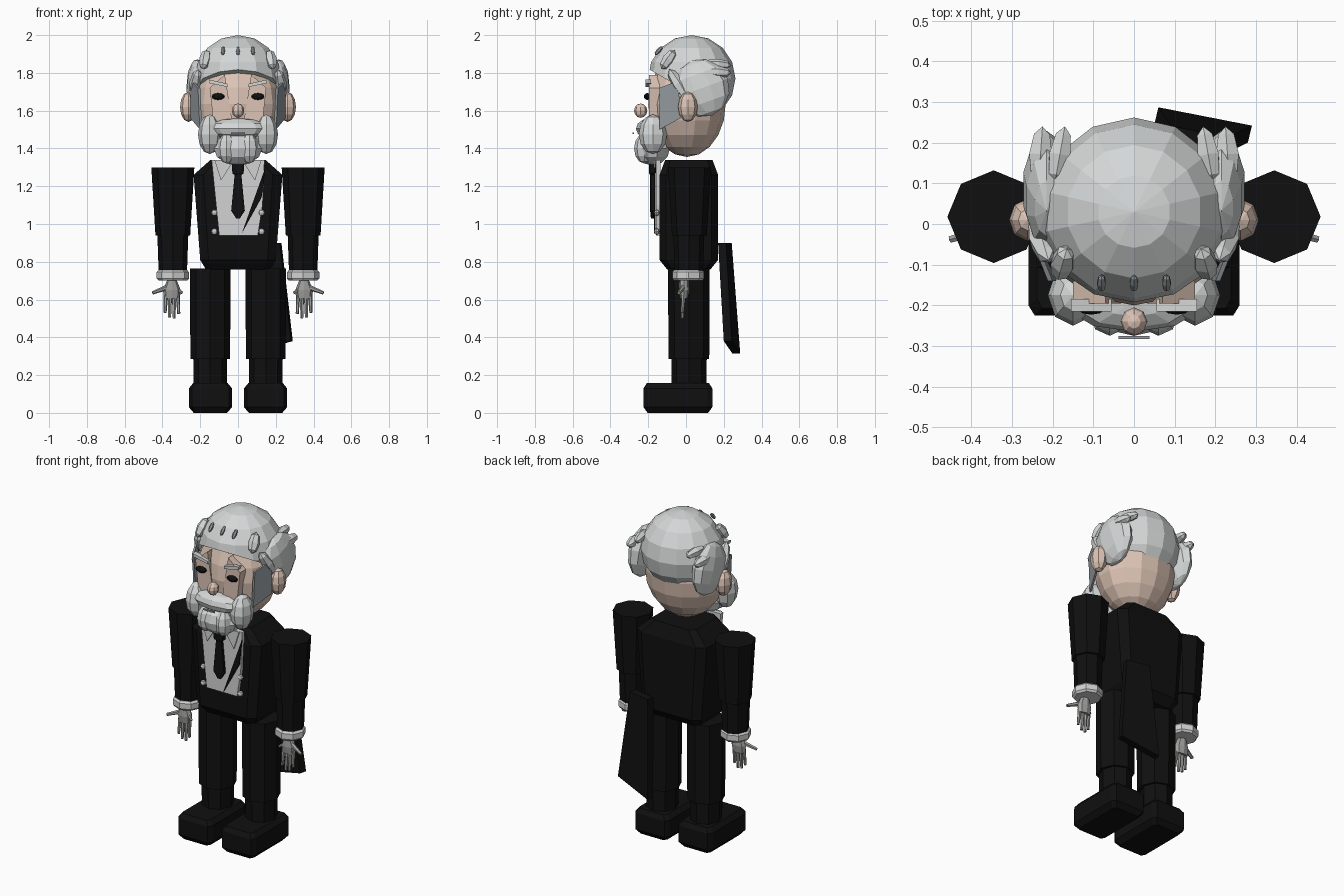
import bpy, bmesh, math
from mathutils import Vector, Matrix

if "Cube" in bpy.data.objects:
    bpy.data.objects.remove(bpy.data.objects["Cube"])


def material(name, rgb):
    m = bpy.data.materials.new(name)
    m.use_nodes = True
    m.diffuse_color = (*rgb, 1)
    m.node_tree.nodes["Principled BSDF"].inputs["Base Color"].default_value = (*rgb, 1)
    return m


BLACK = material("black cloth", (0.005, 0.005, 0.005))
SKIN = material("skin", (0.72, 0.55, 0.46))
HAIR = material("silver hair", (0.66, 0.68, 0.68))
SHIRT = material("white shirt", (0.64, 0.65, 0.64))
GLOVE = material("gray glove", (0.36, 0.36, 0.35))
SHADE = material("slate sideburn", (0.3, 0.33, 0.35))


def finish(name, bm, mat):
    bmesh.ops.recalc_face_normals(bm, faces=bm.faces)
    mesh = bpy.data.meshes.new(name)
    bm.to_mesh(mesh)
    bm.free()
    mesh.materials.append(mat)
    ob = bpy.data.objects.new(name, mesh)
    bpy.context.collection.objects.link(ob)
    return ob


def ring(n):
    return [(math.cos(2 * math.pi * i / n), math.sin(2 * math.pi * i / n)) for i in range(n)]


def chamfered(c):
    d = 1 - c
    return [(1, -d), (1, d), (d, 1), (-d, 1), (-1, d), (-1, -d), (-d, -1), (d, -1)]


def loft(name, mat, outline, levels, cx=0, cy=0):
    """Stack scaled outlines; each level is (z, half width, half depth)."""
    bm = bmesh.new()
    rows = [[bm.verts.new((cx + px * hx, cy + py * hy, z)) for px, py in outline]
            for z, hx, hy in levels]
    n = len(outline)
    for a, b in zip(rows, rows[1:]):
        for i in range(n):
            bm.faces.new((a[i], a[(i + 1) % n], b[(i + 1) % n], b[i]))
    bm.faces.new(rows[0])
    bm.faces.new(rows[-1])
    return finish(name, bm, mat)


def ball(name, mat, center, radii, seg=10, rings=6, rot=None, cut=None):
    bm = bmesh.new()
    bmesh.ops.create_uvsphere(bm, u_segments=seg, v_segments=rings, radius=1)
    m = Matrix.Translation(center) @ (rot or Matrix()) @ Matrix.Diagonal((*radii, 1))
    bmesh.ops.transform(bm, matrix=m, verts=bm.verts)
    if cut:
        res = bmesh.ops.bisect_plane(bm, geom=bm.verts[:] + bm.edges[:] + bm.faces[:],
                                     plane_co=cut[0], plane_no=cut[1], clear_inner=True)
        bmesh.ops.holes_fill(bm, edges=[e for e in bm.edges if e.is_boundary])
    return finish(name, bm, mat)


def rod(name, mat, a, b, r1, r2, sides=6):
    a, b = Vector(a), Vector(b)
    bm = bmesh.new()
    bmesh.ops.create_cone(bm, cap_ends=True, segments=sides, radius1=r1, radius2=r2,
                          depth=(b - a).length)
    rot = (b - a).to_track_quat('Z', 'Y').to_matrix().to_4x4()
    bmesh.ops.transform(bm, matrix=Matrix.Translation((a + b) / 2) @ rot, verts=bm.verts)
    return finish(name, bm, mat)


def tuft(name, a, b, r, mat=HAIR):
    """Pointed spindle of hair."""
    a, b = Vector(a), Vector(b)
    rot = (b - a).to_track_quat('Z', 'Y').to_matrix().to_4x4()
    return ball(name, mat, (a + b) / 2, (r, r, (b - a).length / 2), 6, 4, rot)


def slab(name, mat, pts, offset):
    """Extrude a polygon by an offset vector."""
    bm = bmesh.new()
    f = bm.faces.new([bm.verts.new(p) for p in pts])
    ext = bmesh.ops.extrude_face_region(bm, geom=[f], use_keep_orig=True)
    bmesh.ops.translate(bm, vec=offset,
                        verts=[v for v in ext["geom"] if isinstance(v, bmesh.types.BMVert)])
    return finish(name, bm, mat)


def front_plate(name, mat, pts, y, depth=0.008):
    return slab(name, mat, [(x, y, z) for x, z in pts], (0, -depth, 0))


OCT = ring(8)

# Coat body and single hanging tail
loft("coat_body", BLACK, chamfered(0.22),
     [(0.76, 0.17, 0.115), (0.81, 0.2, 0.155), (1.26, 0.235, 0.155), (1.34, 0.145, 0.125)], cy=0.015)
slab("coat_tail", BLACK, [(0.08, 0.2, 0.9), (0.22, 0.17, 0.9), (0.28, 0.2, 0.38), (0.05, 0.245, 0.315)],
     (0.01, 0.042, 0))

# Shirt, lapel, collar, tie, buttons
front_plate("shirt_front", SHIRT, [(-0.14, 1.34), (0.14, 1.34), (0.13, 1.1), (0.105, 0.94), (-0.1, 0.94)],
            -0.135, 0.025)
front_plate("lapel", BLACK, [(0.145, 1.3), (0.02, 0.95), (0.125, 1.14)], -0.162)
tie = chamfered(0.3)
loft("tie", BLACK, tie, [(1.03, 0.01, 0.008), (1.07, 0.036, 0.012), (1.26, 0.018, 0.012),
                         (1.27, 0.03, 0.018), (1.32, 0.033, 0.018)], cy=-0.178)

# Head and hair
ball("head", SKIN, (0, 0.005, 1.635), (0.235, 0.205, 0.28), 14, 10)
ball("hair_cap", HAIR, (0, 0.03, 1.77), (0.235, 0.232, 0.23), 14, 8,
     cut=((0, -0.18, 1.81), (0, 0.5, 0.87)))
ball("nose", SKIN, (0, -0.24, 1.6), (0.033, 0.035, 0.038), 8, 6)
for x in (-0.08, 0, 0.08):
    tuft("hairline_tuft", (x, -0.165, 1.895), (x, -0.125, 1.94), 0.012, SHADE)

# Beard and mouth
ball("lower_beard", HAIR, (0, -0.18, 1.4), (0.135, 0.095, 0.09), 10, 6)
ball("moustache", HAIR, (0, -0.19, 1.505), (0.17, 0.075, 0.055), 10, 6)
front_plate("mouth", SHADE, [(-0.038, 1.476), (0.038, 1.476), (0.038, 1.485), (-0.038, 1.485)], -0.275)

for s, side in ((1, "left"), (-1, "right")):
    # Face
    ball(side + "_ear", SKIN, (s * 0.262, 0.01, 1.62), (0.045, 0.052, 0.08), 8, 6)
    ball(side + "_eye", BLACK, (s * 0.105, -0.205, 1.675), (0.036, 0.018, 0.018), 10, 6)
    front_plate(side + "_brow", HAIR,
                [(s * 0.055, 1.725), (s * 0.15, 1.745), (s * 0.155, 1.765), (s * 0.055, 1.742)], -0.185, 0.03)
    front_plate(side + "_cheek", SKIN,
                [(s * 0.03, 1.54), (s * 0.13, 1.54), (s * 0.15, 1.72), (s * 0.07, 1.79)], -0.14, 0.055)
    # Sideburn, side hair and tufts
    slab(side + "_sideburn", SHADE, [(s * 0.2, -0.14, 1.72), (s * 0.24, -0.04, 1.76),
                                     (s * 0.24, -0.03, 1.56), (s * 0.19, -0.14, 1.5)], (s * 0.012, 0, 0))
    ball(side + "_hair_side", HAIR, (s * 0.215, 0.085, 1.72), (0.06, 0.145, 0.155), 10, 6,
         Matrix.Rotation(math.radians(20), 4, 'X'))
    tuft(side + "_temple_lock", (s * 0.21, -0.09, 1.82), (s * 0.24, 0.01, 1.66), 0.035)
    tuft(side + "_front_tuft", (s * 0.185, -0.13, 1.82), (s * 0.165, -0.06, 1.92), 0.032)
    tuft(side + "_outer_tuft", (s * 0.235, 0.1, 1.81), (s * 0.225, 0.24, 1.8), 0.032)
    tuft(side + "_inner_tuft", (s * 0.195, 0.1, 1.85), (s * 0.17, 0.24, 1.84), 0.03)
    ball(side + "_whisker", HAIR, (s * 0.15, -0.175, 1.475), (0.062, 0.075, 0.105), 8, 6)
    ball(side + "_chin_lock", HAIR, (s * 0.06, -0.22, 1.4), (0.05, 0.055, 0.08), 8, 6)
    # Shirt collar and buttons
    front_plate(side + "_collar", SHIRT, [(s * 0.02, 1.34), (s * 0.125, 1.34), (s * 0.09, 1.23)], -0.162)
    for z in (0.96, 1.06):
        ball(side + "_button", SHIRT, (s * 0.125, -0.155, z), (0.018, 0.014, 0.018), 8, 4)
    # Sleeve and cuff
    loft(side + "_upper_sleeve", BLACK, OCT, [(0.94, 0.092, 0.092), (1.3, 0.114, 0.114)], s * 0.345, 0.018)
    loft(side + "_lower_sleeve", BLACK, OCT, [(0.745, 0.075, 0.075), (0.945, 0.082, 0.082)], s * 0.345, 0.015)
    loft(side + "_cuff", SHIRT, OCT, [(0.7, 0.075, 0.075), (0.712, 0.086, 0.084),
                                      (0.745, 0.086, 0.084), (0.757, 0.075, 0.075)], s * 0.345, 0.012)
    # Gloved hand
    loft(side + "_palm", GLOVE, OCT, [(0.605, 0.042, 0.02), (0.65, 0.047, 0.028), (0.705, 0.025, 0.025)],
         s * 0.35, -0.01)
    for i, tip in enumerate((0.525, 0.5, 0.505, 0.53)):
        x = 0.318 + i * 0.021
        rod(side + "_finger", GLOVE, (s * x, -0.012, 0.63), (s * (x * 1.15 - 0.052), -0.02, tip), 0.012, 0.008)
    rod(side + "_thumb", GLOVE, (s * 0.375, -0.015, 0.665), (s * 0.452, -0.038, 0.635), 0.014, 0.009)
    rod(side + "_side_finger", GLOVE, (s * 0.33, -0.015, 0.66), (s * 0.295, -0.025, 0.635), 0.01, 0.007)
    # Trousers and shoe
    loft(side + "_upper_leg", BLACK, OCT, [(0.285, 0.105, 0.108), (0.765, 0.108, 0.11)], s * 0.147, 0.015)
    loft(side + "_lower_leg", BLACK, OCT, [(0.15, 0.088, 0.092), (0.29, 0.09, 0.094)], s * 0.147, 0.016)
    loft(side + "_shoe", BLACK, chamfered(0.14), [(0, 0.088, 0.16), (0.03, 0.114, 0.182),
                                                  (0.13, 0.114, 0.182), (0.157, 0.092, 0.165)],
         s * 0.146, -0.043)
